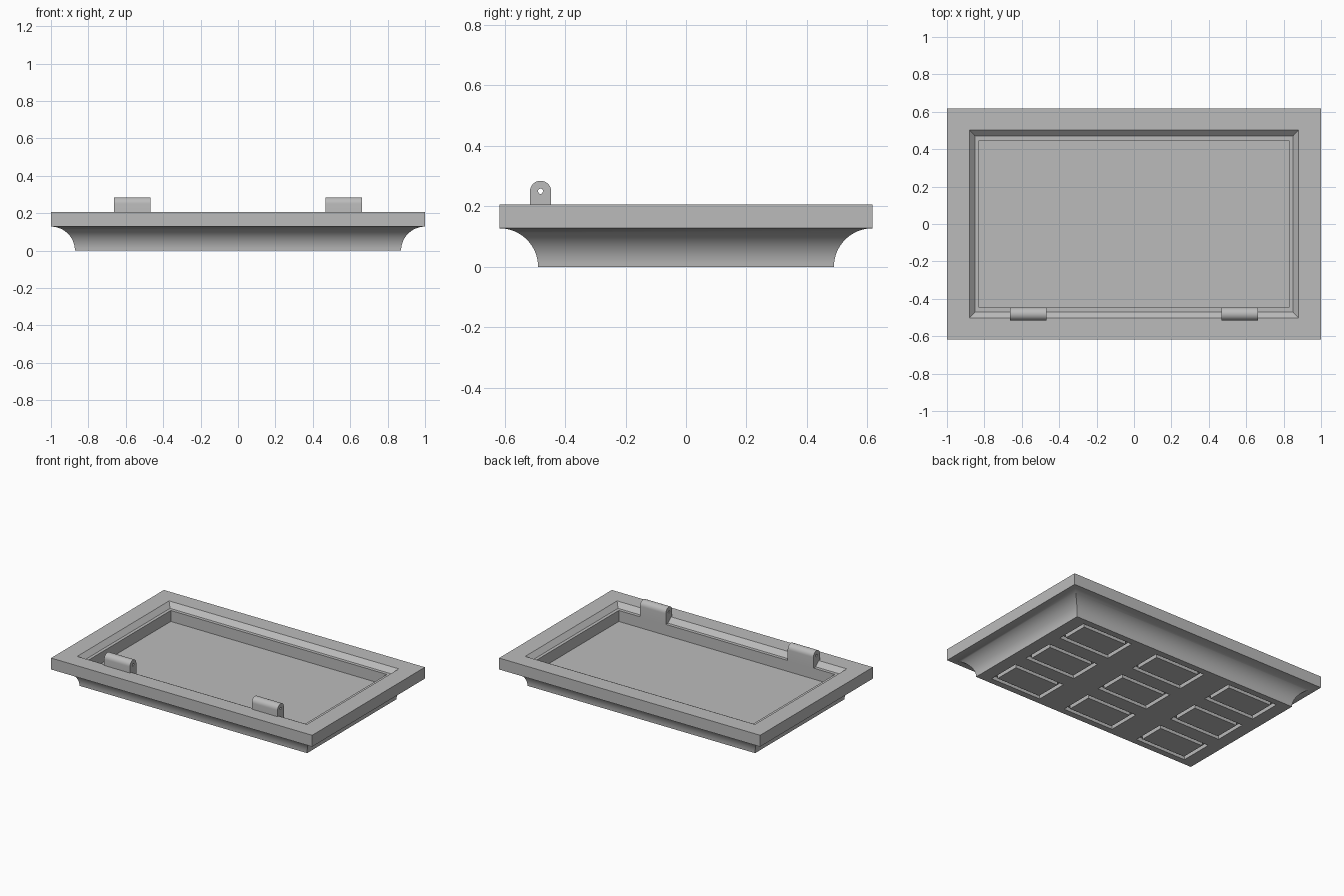
import bpy, bmesh, math

cube = bpy.data.objects.get("Cube")
if cube:
    bpy.data.objects.remove(cube, do_unlink=True)

GREY = (0.5, 0.5, 0.5, 1.0)
mat = bpy.data.materials.new("plain grey")
mat.use_nodes = True
mat.diffuse_color = GREY
mat.node_tree.nodes["Principled BSDF"].inputs["Base Color"].default_value = GREY

HX, HY = 1.0, 0.617        # slab half size
COVE, SLAB, TOP = 0.128, 0.128, 0.207


def finish(name, bm):
    me = bpy.data.meshes.new(name)
    bm.to_mesh(me)
    bm.free()
    ob = bpy.data.objects.new(name, me)
    bpy.context.collection.objects.link(ob)
    me.materials.append(mat)
    bpy.ops.object.select_all(action='DESELECT')
    ob.select_set(True)
    bpy.context.view_layer.objects.active = ob
    bpy.ops.object.shade_smooth_by_angle(angle=math.radians(30))
    return ob


# Tray body: rectangular rings from the foot, over the rim, down to the floor
rings = []
for i in range(17):
    a = math.pi / 2 * i / 16
    inset = COVE * math.cos(a)
    rings.append((HX - COVE + COVE - inset, HY - inset, SLAB * math.sin(a)))
rings += [(HX, HY, TOP),
          (0.88, 0.503, TOP),
          (0.85, 0.47, 0.176),
          (0.828, 0.447, 0.176),
          (0.828, 0.447, 0.10)]
bm = bmesh.new()
loops = [[bm.verts.new((sx * x, sy * y, z))
          for sx, sy in ((-1, -1), (1, -1), (1, 1), (-1, 1))] for x, y, z in rings]
for low, high in zip(loops, loops[1:]):
    for k in range(4):
        n = (k + 1) % 4
        bm.faces.new((low[k], low[n], high[n], high[k]))
bm.faces.new(loops[-1])
finish("tray_body", bm)

# Underside: a plate with three by three grooved panels
PANEL_X, PANEL_Y, STEP_X, STEP_Y = 0.195, 0.115, 0.588, 0.33


def cuts(step, half, end):
    inner = [c + s * half for c in (-step, 0, step) for s in (-1, 1)]
    return [-end] + inner + [end]


xs = cuts(STEP_X, PANEL_X, HX - COVE)
ys = cuts(STEP_Y, PANEL_Y, HY - COVE)
bm = bmesh.new()
grid = [[bm.verts.new((x, y, 0)) for x in xs] for y in ys]
panels = []
for j in range(len(ys) - 1):
    for i in range(len(xs) - 1):
        f = bm.faces.new((grid[j][i], grid[j + 1][i], grid[j + 1][i + 1], grid[j][i + 1]))
        if i % 2 and j % 2:
            panels.append(f)
bm.normal_update()
for width, depth in ((0.002, -0.025), (0.034, 0), (0.002, 0.025)):
    bmesh.ops.inset_individual(bm, faces=panels, thickness=width, depth=depth)
finish("panelled_underside", bm)

# Hinge knuckles: round-topped blocks with a pin hole
CY, CZ, R, HOLE, BASE = -0.481, 0.25, 0.035, 0.009, 0.17
N = 16


def hinge(name, x0, x1):
    bm = bmesh.new()
    outer = [(CY + R * math.cos(math.pi * i / N), CZ + R * math.sin(math.pi * i / N))
             for i in range(N + 1)]
    outer += [(CY - R, BASE), (CY + R, BASE)]
    # hole points follow the direction of each outline point
    hole = []
    for y, z in outer:
        d = math.hypot(y - CY, z - CZ)
        hole.append((CY + HOLE * (y - CY) / d, CZ + HOLE * (z - CZ) / d))
    vs = [[bm.verts.new((x, y, z)) for y, z in path]
          for x, path in ((x0, outer), (x1, outer), (x1, hole), (x0, hole))]
    for a, b in zip(vs, vs[1:] + vs[:1]):
        for k in range(len(outer)):
            n = (k + 1) % len(outer)
            bm.faces.new((a[k], a[n], b[n], b[k]))
    bmesh.ops.recalc_face_normals(bm, faces=bm.faces)
    finish(name, bm)


hinge("left_hinge", 0.467, 0.664)
hinge("right_hinge", -0.664, -0.467)
